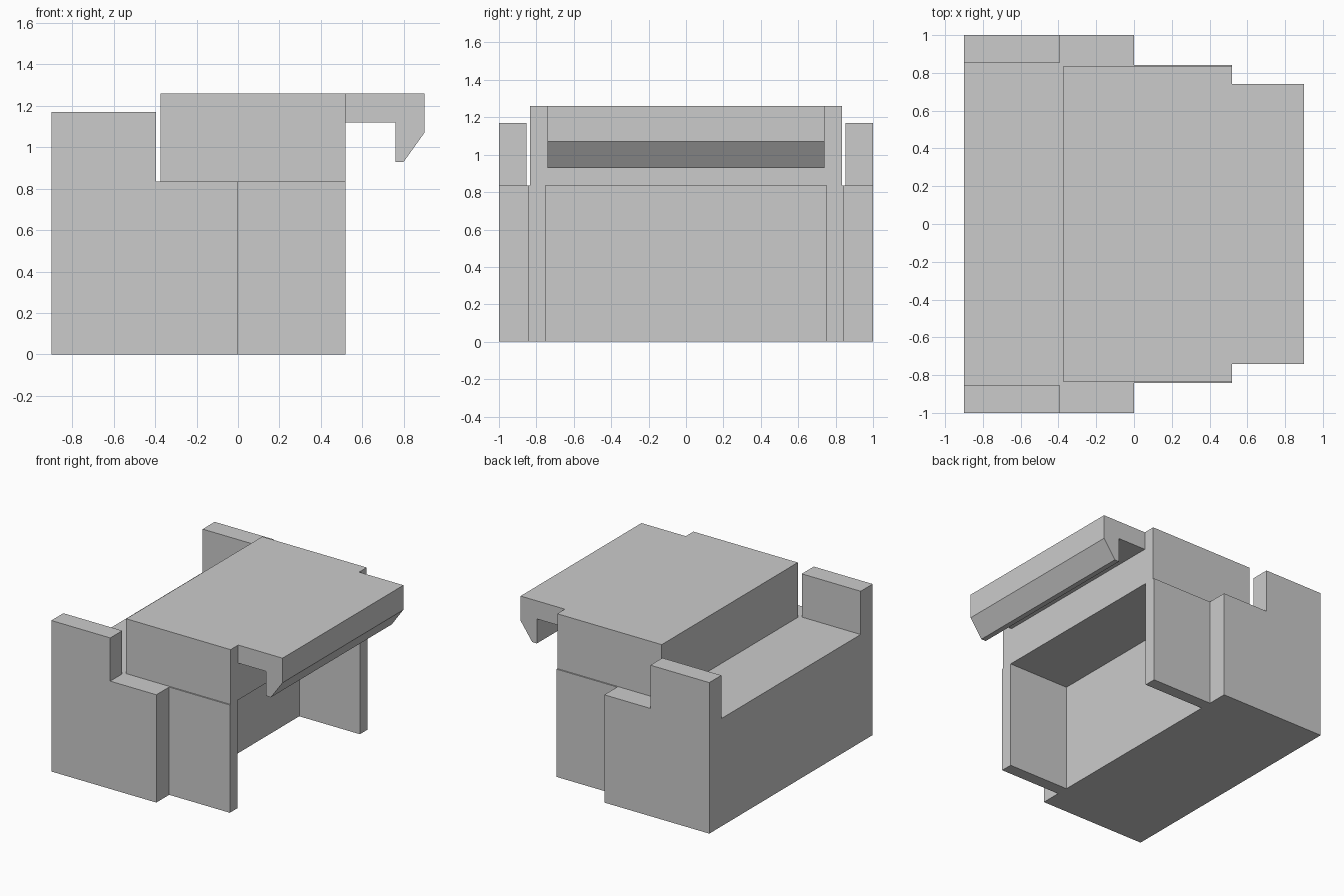
import bpy
import bmesh
from mathutils import Vector

cube = bpy.data.objects.get("Cube")
if cube:
    bpy.data.objects.remove(cube, do_unlink=True)

# Single plain grey
GREY = (0.6, 0.6, 0.6, 1.0)
grey = bpy.data.materials.new("plain_grey")
grey.use_nodes = True
grey.diffuse_color = GREY
grey.node_tree.nodes["Principled BSDF"].inputs["Base Color"].default_value = GREY


def extrude_profile(name, profile, y0, y1):
    """Extrude an (x, z) outline from y0 to y1."""
    bm = bmesh.new()
    face = bm.faces.new([bm.verts.new((x, y0, z)) for x, z in profile])
    grown = bmesh.ops.extrude_face_region(bm, geom=[face])["geom"]
    moved = [v for v in grown if isinstance(v, bmesh.types.BMVert)]
    bmesh.ops.translate(bm, verts=moved, vec=Vector((0, y1 - y0, 0)))
    bmesh.ops.recalc_face_normals(bm, faces=bm.faces)
    mesh = bpy.data.meshes.new(name)
    bm.to_mesh(mesh)
    bm.free()
    mesh.materials.append(grey)
    obj = bpy.data.objects.new(name, mesh)
    bpy.context.collection.objects.link(obj)
    return obj


def box(name, x0, x1, y0, y1, z0, z1):
    return extrude_profile(name, [(x0, z0), (x1, z0), (x1, z1), (x0, z1)], y0, y1)


BACK, STEP, FRONT = -0.9, -0.395, 0.52
DECK, TAB_TOP, TOP = 0.835, 1.17, 1.26

# Base block with a raised rear, notched to leave a tab at each end
base = extrude_profile("base_block", [
    (BACK, 0), (0, 0), (0, DECK), (STEP, DECK), (STEP, TAB_TOP), (BACK, TAB_TOP),
], -1, 1)
notch = box("notch_cutter", BACK - 0.1, STEP + 0.1, -0.853, 0.853, DECK, TAB_TOP + 0.1)
cut = base.modifiers.new("tab_notch", "BOOLEAN")
cut.operation = "DIFFERENCE"
cut.solver = "EXACT"
cut.object = notch

# Apply the cut and remove the cutter
bpy.context.view_layer.objects.active = base
base.select_set(True)
bpy.ops.object.modifier_apply(modifier=cut.name)
bpy.data.objects.remove(notch, do_unlink=True)

# Side plates enclosing the open front cavity
for side, y0, y1 in (("right", -0.843, -0.75), ("left", 0.75, 0.843)):
    box(side + "_side_plate", 0, FRONT, y0, y1, 0, DECK)

# Upper block resting on the base and plates
box("upper_block", -0.375, FRONT, -0.833, 0.833, DECK, TOP)

# Overhanging lip with a bevelled downward hook
extrude_profile("hooked_lip", [
    (FRONT, 1.12), (0.76, 1.12), (0.76, 0.93), (0.8, 0.93),
    (0.9, 1.07), (0.9, TOP), (FRONT, TOP),
], -0.74, 0.74)
